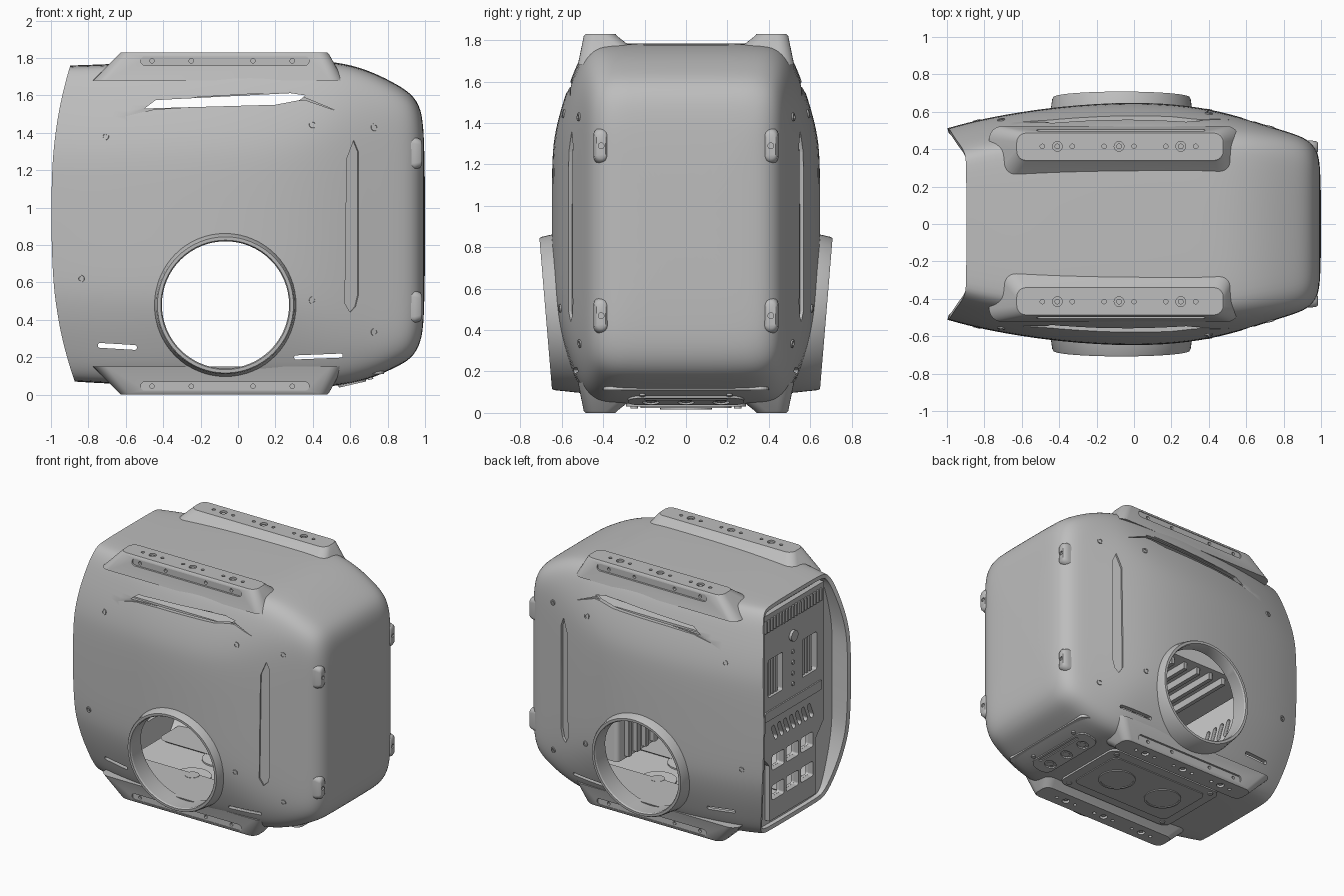
import bpy, bmesh, math
from mathutils import Matrix, Vector

if "Cube" in bpy.data.objects:
    bpy.data.objects.remove(bpy.data.objects["Cube"])


def material(name, v):
    m = bpy.data.materials.new(name)
    m.use_nodes = True
    m.diffuse_color = (v, v, v, 1)
    bsdf = next(n for n in m.node_tree.nodes if n.type == 'BSDF_PRINCIPLED')
    bsdf.inputs["Base Color"].default_value = (v, v, v, 1)
    return m


GREY = material("shell grey", 0.51)
LIGHT = material("inner light grey", 0.62)
MID = 0.915  # height of the middle plane


def add(name, bm, mat=GREY):
    bmesh.ops.recalc_face_normals(bm, faces=bm.faces)
    me = bpy.data.meshes.new(name)
    bm.to_mesh(me)
    bm.free()
    ob = bpy.data.objects.new(name, me)
    bpy.context.collection.objects.link(ob)
    me.materials.append(mat)
    return ob


def bridge(bm, a, b):
    for i in range(len(a)):
        j = (i + 1) % len(a)
        bm.faces.new((a[i], a[j], b[j], b[i]))


def loft(name, outlines, axis='y', mat=GREY, xf=None):
    """Closed solid through (depth, 2D outline) pairs along an axis."""
    place = {'x': lambda p, d: (d, p[0], p[1]),
             'y': lambda p, d: (p[0], d, p[1]),
             'z': lambda p, d: (p[0], p[1], d)}[axis]
    bm = bmesh.new()
    loops = [[bm.verts.new(place(p, d)) for p in pts] for d, pts in outlines]
    bm.faces.new(loops[0])
    bm.faces.new(loops[-1])
    for a, b in zip(loops, loops[1:]):
        bridge(bm, a, b)
    if xf:
        bm.transform(xf)
    return add(name, bm, mat)


def prism(name, pts, a, b, axis='y', mat=GREY, xf=None):
    return loft(name, [(a, pts), (b, pts)], axis, mat, xf)


def rounded(cx, cy, hx, hy, r, tilt=0.0, n=6):
    """Rounded rectangle outline."""
    pts = []
    for k, (sx, sy) in enumerate(((1, 1), (-1, 1), (-1, -1), (1, -1))):
        for i in range(n + 1):
            t = math.pi / 2 * (k + i / n)
            x = sx * (hx - r) + r * math.cos(t)
            y = sy * (hy - r) + r * math.sin(t)
            pts.append((cx + x * math.cos(tilt) - y * math.sin(tilt),
                        cy + x * math.sin(tilt) + y * math.cos(tilt)))
    return pts


def disc(cx, cy, r, n=24):
    return [(cx + r * math.cos(2 * math.pi * i / n), cy + r * math.sin(2 * math.pi * i / n))
            for i in range(n)]


def apply(ob, kind, **kw):
    m = ob.modifiers.new(kind, kind)
    for k, v in kw.items():
        setattr(m, k, v)
    bpy.context.view_layer.objects.active = ob
    with bpy.context.temp_override(object=ob, active_object=ob, selected_objects=[ob]):
        bpy.ops.object.modifier_apply(modifier=m.name)


def cut(ob, cutter):
    cutter.hide_render = True
    apply(ob, 'BOOLEAN', operation='DIFFERENCE', object=cutter, solver='EXACT')
    bpy.data.objects.remove(cutter)


def smooth(ob, deg=30):
    ob.data.shade_smooth()
    ob.data.set_sharp_from_angle(angle=math.radians(deg))


# Shell: barrel section that turns into a rounded box towards +x
BARREL = [(0, 1), (.62, 1), (.72, .98), (.80, .91), (.87, .77), (.93, .64), (.985, .48), (1, .33), (1, 0)]
BOXY = [(0, 1), (.6, 1), (.78, .985), (.9, .94), (.96, .87), (.99, .78), (1, .65), (1, .4), (1, 0)]


def section(x, w, top, bot):
    t = min(max((x - .25) / .6, 0), 1)
    q = [(a[0] + (b[0] - a[0]) * t, a[1] + (b[1] - a[1]) * t) for a, b in zip(BARREL, BOXY)]
    half = q + [(y, -z) for y, z in q[-2::-1]]
    ring = half + [(-y, z) for y, z in half[-2:0:-1]]
    c, h = (top + bot) / 2, (top - bot) / 2
    return [(y * w, c + z * h) for y, z in ring]


STATIONS = [(-1, .512, 1.76, .07), (-.8, .568, 1.765, .06), (-.4, .632, 1.78, .05), (0, .655, 1.785, .045),
            (.3, .635, 1.785, .045), (.52, .588, 1.785, .04), (.7, .53, 1.735, .08), (.83, .49, 1.67, .14),
            (.93, .455, 1.61, .19), (.98, .395, 1.53, .28), (.995, .32, 1.4, .4), (1, .15, 1.1, .7)]
bm = bmesh.new()
rings = []
for x, w, top, bot in STATIONS:
    ring = []
    for y, z in section(x, w, top, bot):
        end = -1 + .11 * abs((z - .95) / .83) ** 2.5   # bowed open rim
        px = -.5 + (x + .5) * (end + .5) / -.5 if x < -.5 else x
        ring.append(bm.verts.new((px, y, z)))
    rings.append(ring)
for r0, r1 in zip(rings, rings[1:]):
    bridge(bm, r0, r1)
bm.faces.new(rings[-1])
shell = add("outer_shell", bm)
shell.data.materials.append(LIGHT)
apply(shell, 'SUBSURF', levels=2)

# Side screws sit on the shell surface
bpy.context.view_layer.update()
for s in (-1, 1):
    for x, z in ((-.71, 1.38), (.4, 1.445), (.73, 1.43), (-.84, .62), (.4, .505), (.73, .335)):
        hit, loc, nor, _ = shell.ray_cast(Vector((x, s * 2, z)), Vector((0, -s, 0)))
        if hit:
            xf = Matrix.Translation(loc) @ nor.to_track_quat('Z', 'Y').to_matrix().to_4x4()
            screw = prism("side_screw", disc(0, 0, .02), -.01, .007, 'z', GREY, xf)
            cut(screw, prism("socket", disc(0, 0, .011), .001, .05, 'z', GREY, xf))

apply(shell, 'SOLIDIFY', thickness=.03, offset=-1, material_offset=1, material_offset_rim=1)

# Openings through both sides
CX, CZ = -.067, .48
cut(shell, prism("hole", disc(CX, CZ, .35, 64), -1, 1))
cut(shell, prism("vent", [(-.5, 1.53), (.2, 1.55), (.33, 1.575), (.36, 1.6), (.28, 1.612), (-.44, 1.575)], -1, 1))
cut(shell, prism("slot", rounded(-.645, .258, .105, .013, .012, -.06), -1, 1))
cut(shell, prism("slot", rounded(.43, .204, .13, .011, .01, .04), -1, 1))
# Shallow recesses around the vents and the upright strips near the front end
BROW = [(-.76, 1.45), (-.48, 1.575), (.28, 1.62), (.52, 1.52), (.36, 1.575), (-.45, 1.525)]
STRIP = [(.01, .46), (.035, .4), (.035, -.37), (.02, -.43), (-.01, -.46), (-.04, -.41), (-.03, .36)]
for s in (-1, 1):
    flip = Matrix.Scale(s, 4, (0, 1, 0))
    cut(shell, prism("brow", BROW, .545, .8, xf=flip))
    turn = flip @ Matrix.Translation((.61, .557, .9)) @ Matrix.Rotation(math.radians(-17), 4, 'Z')
    cut(shell, prism("strip", STRIP, -.018, .1, xf=turn))
smooth(shell)

# Slanted collars around the round side holes: (radius, seat or lip, height over lip)
for s in (-1, 1):
    bm = bmesh.new()
    loops = []
    for r, on_lip, rise in ((.385, 0, .01), (.37, 1, -.01), (.364, 1, 0), (.346, 1, 0), (.34, 1, -.01), (.34, 0, 0)):
        loop = []
        for x, z in disc(CX, CZ, r, 64):
            lip = .648 + (z - .12) * .083
            seat = .49 + (z - .12) * .18
            loop.append(bm.verts.new((x, s * ((lip if on_lip else seat) + rise), z)))
        loops.append(loop)
    for a, b in zip(loops, loops[1:] + loops[:1]):
        bridge(bm, a, b)
    smooth(add("hole_collar", bm))

# Mounting rails, one built and mirrored to four
rail = loft("mounting_rails", [(1.68 - MID, rounded(-.105, .338, .67, .185, .07)),
                               (1.82 - MID, rounded(-.075, .413, .562, .081, .055)),
                               (1.83 - MID, rounded(-.075, .413, .552, .073, .05))], 'z')
rail.location.z = MID
bpy.context.view_layer.update()
cut(rail, prism("groove", rounded(-.07, 1.785, .45, .024, .023), .492, .7))
for x in (-.46, -.25, .08, .29):
    cut(rail, prism("bolt_hole", disc(x, 1.785, .012, 16), .475, .7))
for x in (-.41, -.08, .25):
    cut(rail, prism("big_hole", disc(x, .415, .026), 1.81, 2, 'z'))
    for d in (-.08, .08):
        cut(rail, prism("small_hole", disc(x + d, .415, .012, 16), 1.81, 2, 'z'))
    for y in (-.415, .415):
        prism("rail_bolt", disc(x, y, .015, 16), 1.8, 1.822, 'z')
        prism("rail_bolt", disc(x, y, .015, 16), .008, .03, 'z')
apply(rail, 'MIRROR', use_axis=(False, True, True))
smooth(rail)

# Bumper feet on the closed end
for y in (-.41, .41):
    for z in (.47, 1.29):
        foot = loft("bumper_foot", [(.88, rounded(y, z, .037, .09, .035)), (.945, rounded(y, z, .037, .087, .035)),
                                    (.975, rounded(y, z, .032, .076, .03)), (.985, rounded(y, z, .022, .06, .02))], 'x')
        cut(foot, prism("screw_hole", disc(y, z, .014, 16), .975, 1.1, 'x'))
        smooth(foot, 40)

# Underside cover with two round ports
prism("bottom_cover", rounded(-.05, 0, .47, .29, .06), .03, .07, 'z')
prism("bottom_inner_cover", rounded(-.05, 0, .40, .22, .05), .024, .035, 'z')
for x in (-.25, .15):
    port = prism("port_ring", disc(x, 0, .125, 40), .017, .03, 'z')
    cut(port, prism("bore", disc(x, 0, .112, 40), -.1, .022, 'z'))
for x in (-.46, .36):
    for y in (-.25, .25):
        prism("cover_screw", disc(x, y, .018, 16), .022, .04, 'z')

# Vent plate on the lower slope towards the front end
tilt = Matrix.Translation((.61, 0, .066)) @ Matrix.Rotation(math.radians(-13), 4, 'Y')
plate = prism("lower_vent_plate", rounded(0, 0, .075, .28, .06), -.012, .02, 'z', GREY, tilt)
for y in (-.17, 0, .17):
    cut(plate, prism("bore", disc(-.02, y, .04), -.1, 0, 'z', GREY, tilt))
    prism("vent_plug", disc(-.02, y, .022), -.008, .01, 'z', GREY, tilt)
cut(plate, prism("slit", rounded(.05, 0, .01, .2, .009), -.1, 0, 'z', GREY, tilt))
for y in (-.21, .21):
    prism("slope_screw", disc(.1, y, .015, 16), -.008, .02, 'z', GREY, tilt)

# Recessed end panel and the bulkhead behind it, with shared windows
bulkhead = prism("rear_bulkhead", section(-.85, .522, 1.732, .095), -.835, -.815, 'x', LIGHT)
face = [(.37, 1.68), (.37, .66), (.27, .55), (.27, .14)]
panel = prism("rear_panel", face + [(-y, z) for y, z in face[::-1]], -.875, -.836, 'x')
windows = [rounded(y, z, .07, .055, .015) for y in (-.17, 0, .17) for z in (.34, .56)]
windows += [rounded(s * .2, 1.2, .085, .14, .015) for s in (-1, 1)]
windows += [rounded(y * .07, .78, .018, .06, .016, -.4) for y in range(-3, 4)]
for w in windows:
    cut(panel, prism("window", w, -1.2, -.5, 'x'))
    cut(bulkhead, prism("window", w, -1.2, -.5, 'x'))
for s in (-1, 1):
    for y in (.16, .2, .24):
        prism("socket_bar", rounded(s * y, 1.2, .012, .14, .005), -.855, -.825, 'x')
for i in range(-9, 10):
    prism("top_fin", rounded(i * .036, 1.6, .009, .045, .003), -.89, -.865, 'x')
prism("panel_knob", disc(0, 1.42, .04), -.895, -.865, 'x')
for z in (1.3, 1.22, 1.14, 1.06):
    prism("panel_button", disc(0, z, .015, 12), -.885, -.865, 'x')
prism("panel_band", rounded(0, .93, .33, .035, .01), -.885, -.865, 'x')

# Inside: floor tray with fittings, upper housing with ribs, front module
prism("floor_tray", rounded(0, 0, .78, .4, .05), .11, .135, 'z', LIGHT)
for x in (-.25, .12):
    for y in (-.18, .16):
        prism("tray_disc", disc(x, y, .13), .13, .145, 'z', LIGHT)
        prism("tray_hub", disc(x, y, .05), .14, .152, 'z')
prism("upper_housing", rounded(-.1, 0, .62, .38, .03), .9, 1.46, 'z', LIGHT)
for i in range(8):
    prism("housing_rib", rounded(-.5 + i * .11, 0, .015, .34, .005), .85, .91, 'z')
prism("front_module", rounded(.55, 0, .2, .3, .03), .26, .62, 'z', LIGHT)
for y in (-.2, -.1, 0, .1, .2):
    prism("module_fin", rounded(.335, y, .02, .02, .005), .28, .6, 'z')
